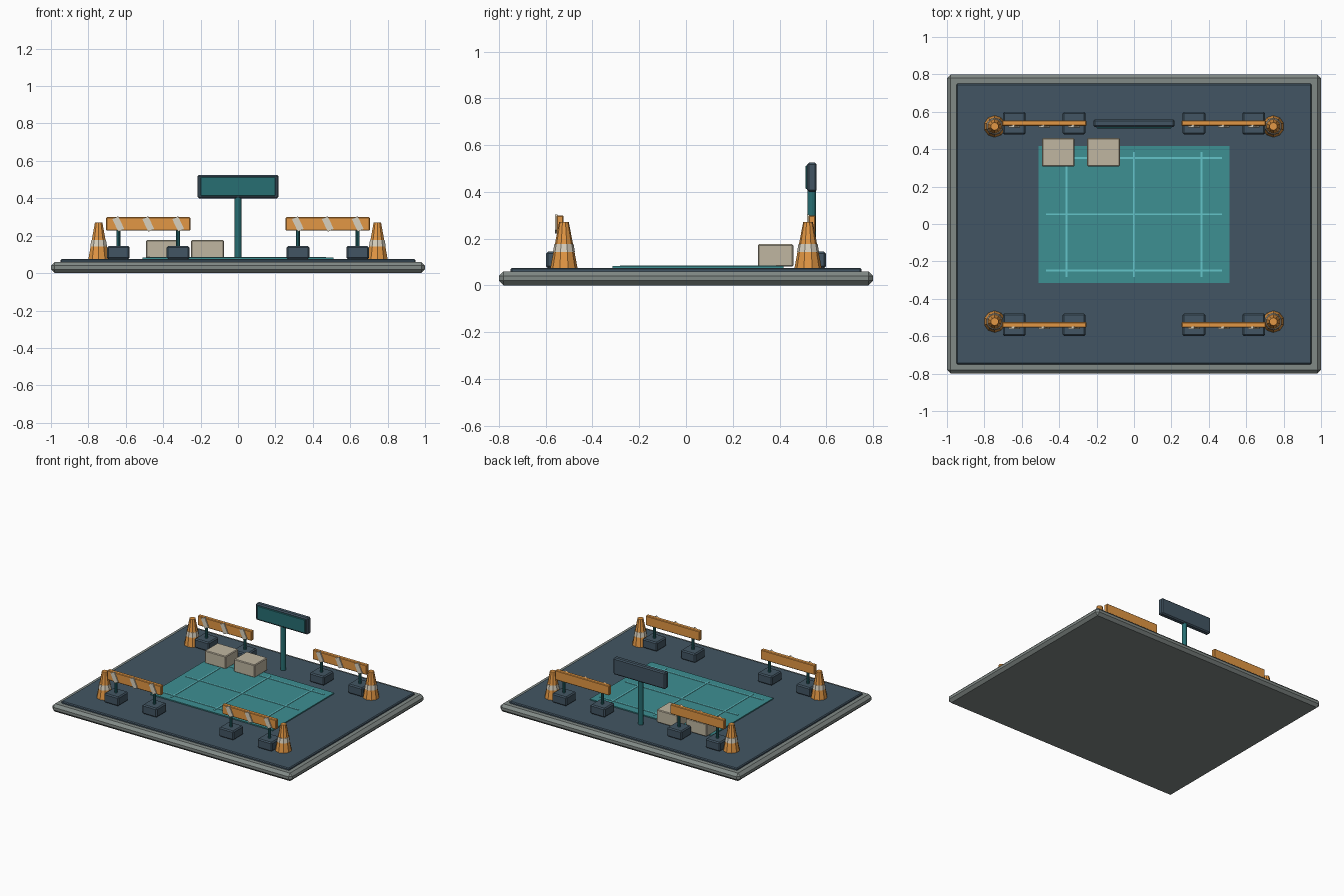
import bpy, math

if "Cube" in bpy.data.objects:
    bpy.data.objects.remove(bpy.data.objects["Cube"])


def material(name, r, g, b):
    m = bpy.data.materials.new(name)
    m.diffuse_color = [(c / 255) ** 2.2 for c in (r, g, b)] + [1]
    m.use_nodes = True
    m.node_tree.nodes["Principled BSDF"].inputs["Base Color"].default_value = m.diffuse_color
    return m


STONE = material("stone", 128, 136, 133)
SLATE = material("slate", 68, 86, 99)
TEAL = material("teal", 64, 142, 145)
DARK_TEAL = material("dark_teal", 44, 110, 114)
LINE = material("line_blue", 100, 195, 200)
ORANGE = material("orange", 226, 150, 70)
CREAM = material("cream", 216, 208, 190)
CARTON = material("carton", 190, 181, 160)


def finish(name, mat, bevel=0):
    ob = bpy.context.object
    ob.name = name
    ob.data.materials.append(mat)
    if bevel:
        mod = ob.modifiers.new("bevel", "BEVEL")
        mod.width = bevel
        mod.segments = 1
    return ob


def box(name, x, y, z, mat, bevel=0, tilt=0):
    """Box from (min, max) ranges on each axis, tilted about y."""
    bpy.ops.mesh.primitive_cube_add(size=1, location=[sum(r) / 2 for r in (x, y, z)])
    ob = bpy.context.object
    ob.scale = [r[1] - r[0] for r in (x, y, z)]
    bpy.ops.object.transform_apply(location=False, rotation=False, scale=True)
    ob.rotation_euler.y = tilt
    return finish(name, mat, bevel)


def frustum(name, x, y, z0, z1, r0, r1, sides, mat):
    bpy.ops.mesh.primitive_cone_add(vertices=sides, radius1=r0, radius2=r1, depth=z1 - z0,
                                    location=(x, y, (z0 + z1) / 2))
    return finish(name, mat)


# Ground plate and paving
box("base_plate", (-1, 1), (-0.8, 0.8), (0, 0.06), STONE, 0.02)
box("paving", (-0.95, 0.95), (-0.75, 0.75), (0.05, 0.075), SLATE, 0.006)

# Marked parking pad with grid lines
box("pad", (-0.51, 0.51), (-0.315, 0.418), (0.07, 0.083), TEAL)
for x in (-0.36, 0, 0.36):
    box("pad_line_long", (x - 0.005, x + 0.005), (-0.283, 0.385), (0.08, 0.086), LINE)
for y in (-0.248, 0.052, 0.353):
    box("pad_line_cross", (-0.47, 0.47), (y - 0.005, y + 0.005), (0.08, 0.086), LINE)

# Two cartons
for x in (-0.405, -0.163):
    box("carton", (x - 0.087, x + 0.087), (0.307, 0.459), (0.08, 0.176), CARTON, 0.005)

# Sign on a post
frustum("sign_post", 0, 0.538, 0.075, 0.42, 0.018, 0.018, 12, DARK_TEAL)
box("sign_board", (-0.217, 0.217), (0.518, 0.559), (0.40, 0.525), SLATE, 0.008)
box("sign_panel", (-0.2, 0.2), (0.511, 0.522), (0.412, 0.513), DARK_TEAL, 0.003)


# Striped barriers on two weighted feet
def barrier(cx, cy):
    for dx in (-0.16, 0.16):
        x = cx + dx
        box("barrier_foot", (x - 0.061, x + 0.061), (cy - 0.06, cy + 0.06),
            (0.075, 0.144), SLATE, 0.008)
        frustum("barrier_post", x, cy, 0.14, 0.25, 0.011, 0.011, 10, DARK_TEAL)
    box("barrier_board", (cx - 0.225, cx + 0.225), (cy - 0.015, cy + 0.015),
        (0.227, 0.299), ORANGE, 0.004)
    for dx in (-0.16, 0, 0.16):
        x = cx + dx
        box("barrier_stripe", (x - 0.0175, x + 0.0175), (cy - 0.022, cy - 0.01),
            (0.225, 0.3), CREAM, 0, math.radians(-25))


# Traffic cones with a pale band
def cone(x, y):
    frustum("cone_body", x, y, 0.075, 0.27, 0.058, 0.021, 10, ORANGE)
    frustum("cone_band", x, y, 0.143, 0.178, 0.047, 0.041, 10, CREAM)


for sx in (-1, 1):
    for sy in (-1, 1):
        barrier(sx * 0.48, sy * 0.539)
        cone(sx * 0.745, sy * 0.522)
